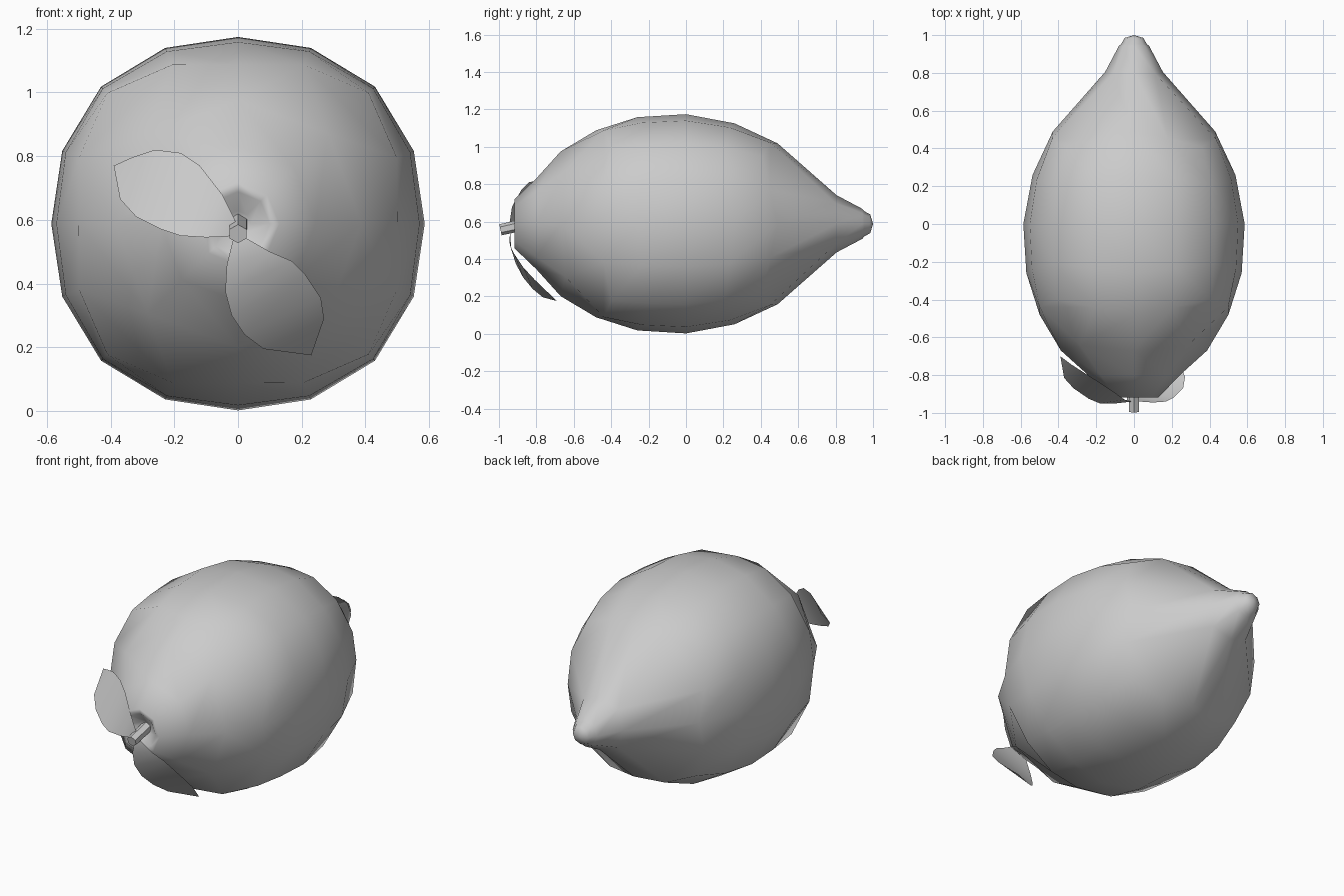
import bpy, bmesh
from math import sin, cos, pi
from mathutils import Vector

if "Cube" in bpy.data.objects:
    bpy.data.objects.remove(bpy.data.objects["Cube"])

CZ = 0.588  # height of the fruit's long axis


def finish(bm, name, smooth=True):
    bmesh.ops.recalc_face_normals(bm, faces=bm.faces)
    me = bpy.data.meshes.new(name)
    bm.to_mesh(me)
    bm.free()
    for p in me.polygons:
        p.use_smooth = smooth
    ob = bpy.data.objects.new(name, me)
    bpy.context.collection.objects.link(ob)
    return ob


def ring(bm, n, y0, r0, y1, r1):
    # slightly squared ring: y0/r0 on the axes, y1/r1 on the diagonals
    out = []
    for i in range(n):
        a = 2 * pi * i / n
        t = (1 - cos(4 * a)) / 2
        y, r = y0 + (y1 - y0) * t, r0 + (r1 - r0) * t
        out.append(bm.verts.new((r * cos(a), y, CZ + r * sin(a))))
    return out


def bridge(bm, a, b):
    n, m = len(a), len(b)
    if n == m:
        for i in range(n):
            j = (i + 1) % n
            bm.faces.new((a[i], a[j], b[j], b[i]))
    else:  # 16-sided ring into 8-sided ring, quads only
        for k in range(4):
            o = [a[(4 * k + i) % 16] for i in range(5)]
            p = [b[(2 * k + i) % 8] for i in range(3)]
            bm.faces.new((o[0], o[1], p[1], p[0]))
            bm.faces.new((o[1], o[2], o[3], p[1]))
            bm.faces.new((o[3], o[4], p[2], p[1]))


# fruit body: stem dimple, belly, neck and tip nub
bm = bmesh.new()
sections = [
    (8, -.86, .04, -.86, .04),
    (8, -.91, .10, -.91, .10),
    (8, -.918, .13, -.918, .13),
    (8, -.80, .243, -.80, .25),
    (8, -.67, .387, -.645, .40),
    (16, -.48, .50, -.40, .58),
    (16, -.26, .57, -.21, .60),
    (16, 0, .586, 0, .608),
    (16, .26, .537, .21, .578),
    (16, .49, .43, .41, .51),
    (8, .805, .153, .795, .16),
    (8, .943, .08, .943, .08),
    (8, .952, .068, .952, .068),
    (8, .985, .05, .985, .05),
]
rings = [ring(bm, *s) for s in sections]
for a, b in zip(rings, rings[1:]):
    if len(a) < len(b):
        a, b = b, a
    bridge(bm, a, b)
for r, y in ((rings[0], -.85), (rings[-1], 1.0)):
    c = bm.verts.new((0, y, CZ))
    for i in range(8):
        bm.faces.new((r[i], r[(i + 1) % 8], c))
finish(bm, "fruit_body")

# stem: short hexagonal stub, drooping slightly
start, end = Vector((0, -.84, .59)), Vector((0, -.992, .556))
bm = bmesh.new()
bmesh.ops.create_cone(bm, cap_ends=True, segments=6, radius1=.032, radius2=.03,
                      depth=(end - start).length)
rot = (end - start).to_track_quat('Z', 'Y').to_matrix()
bmesh.ops.rotate(bm, verts=bm.verts, matrix=rot)
bmesh.ops.translate(bm, verts=bm.verts, vec=(start + end) / 2)
finish(bm, "stem", False)


# leaves: curved blades lofted between two edge curves
def leaf(name, base, side_a, side_b, tip):
    bm = bmesh.new()
    v = bm.verts.new
    b, t = v(base), v(tip)
    a = [v(p) for p in side_a]
    c = [v(p) for p in side_b]
    bm.faces.new((b, a[0], c[0]))
    for i in range(len(a) - 1):
        bm.faces.new((a[i], a[i + 1], c[i + 1], c[i]))
    bm.faces.new((a[-1], t, c[-1]))
    finish(bm, name)


leaf("upper_leaf", (0, -.935, .57),
     [(-.01, -.94, .60), (-.05, -.93, .68), (-.12, -.88, .77),
      (-.18, -.84, .81), (-.26, -.79, .82), (-.33, -.745, .797)],
     [(-.03, -.94, .548), (-.10, -.95, .545), (-.18, -.95, .55),
      (-.24, -.925, .57), (-.32, -.87, .61), (-.37, -.815, .665)],
     (-.39, -.70, .77))
leaf("lower_leaf", (0, -.935, .56),
     [(.03, -.94, .54), (.10, -.945, .50), (.17, -.94, .47),
      (.21, -.92, .43), (.26, -.87, .355), (.27, -.81, .29)],
     [(-.015, -.94, .54), (-.035, -.935, .46), (-.04, -.91, .375),
      (-.02, -.87, .30), (.02, -.82, .24), (.08, -.765, .195)],
     (.23, -.69, .175))
